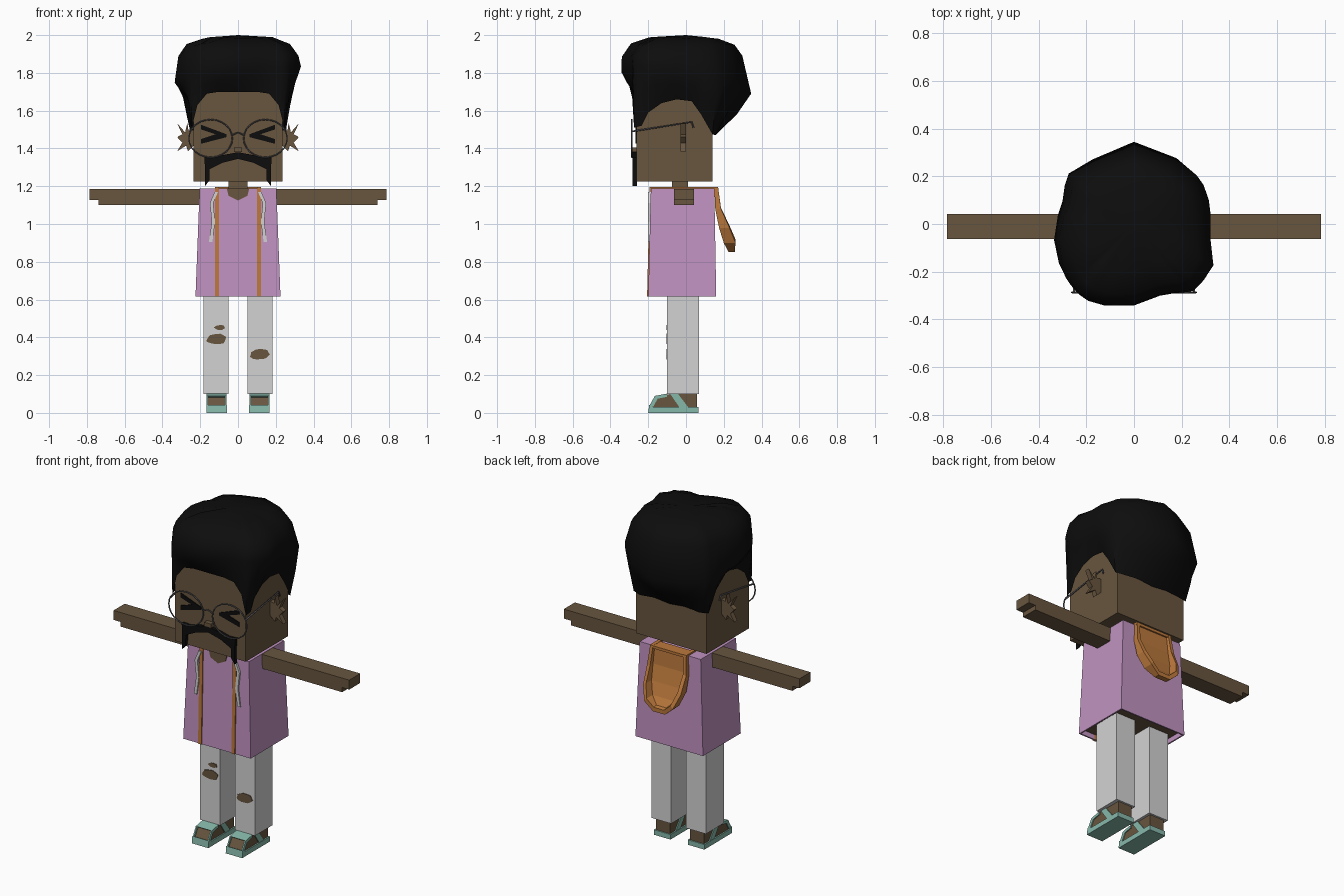
import bpy, bmesh, math, random

random.seed(4)
default = bpy.data.objects.get("Cube")
if default:
    bpy.data.objects.remove(default, do_unlink=True)


def material(name, red, green, blue):
    mat = bpy.data.materials.new(name)
    mat.use_nodes = True
    mat.diffuse_color = (red, green, blue, 1)
    mat.node_tree.nodes["Principled BSDF"].inputs["Base Color"].default_value = (red, green, blue, 1)
    return mat


SKIN = material("brown skin", 0.14, 0.092, 0.05)
BLACK = material("black hair", 0.004, 0.004, 0.004)
PINK = material("pink cloth", 0.53, 0.29, 0.53)
ORANGE = material("orange cloth", 0.5, 0.19, 0.045)
WHITE = material("pale grey cloth", 0.65, 0.65, 0.65)
TEAL = material("teal rubber", 0.24, 0.48, 0.4)
METAL = material("grey metal", 0.1, 0.1, 0.11)


def finish(name, bm, *mats):
    bmesh.ops.recalc_face_normals(bm, faces=bm.faces)
    mesh = bpy.data.meshes.new(name)
    bm.to_mesh(mesh)
    bm.free()
    for mat in mats:
        mesh.materials.append(mat)
    obj = bpy.data.objects.new(name, mesh)
    bpy.context.collection.objects.link(obj)
    return obj


def prism(name, mat, axis, outline, low, high, mirror=False):
    """Extrude a flat outline along an axis, optionally with a twin across x."""
    place = {"x": lambda p, d: (d, p[0], p[1]),
             "y": lambda p, d: (p[0], d, p[1]),
             "z": lambda p, d: (p[0], p[1], d)}[axis]
    for side, label in ((1, "left_"), (-1, "right_")) if mirror else ((1, ""),):
        bm = bmesh.new()
        ends = []
        for depth in (low, high):
            points = [place(p, depth) for p in outline]
            ends.append([bm.verts.new((side * x, y, z)) for x, y, z in points])
            bm.faces.new(ends[-1])
        bridge(bm, *ends)
        finish(label + name, bm, mat)


def bridge(bm, first, second):
    count = len(first)
    for i in range(count):
        j = (i + 1) % count
        bm.faces.new((first[i], first[j], second[j], second[i]))


def box(name, mat, xs, ys, zs, mirror=False):
    outline = [(xs[0], ys[0]), (xs[1], ys[0]), (xs[1], ys[1]), (xs[0], ys[1])]
    prism(name, mat, "z", outline, zs[0], zs[1], mirror)


def tube(name, mat, points, radius, cyclic=False):
    curve = bpy.data.curves.new(name, "CURVE")
    curve.dimensions = "3D"
    curve.bevel_depth = radius
    curve.bevel_resolution = 1
    spline = curve.splines.new("POLY")
    spline.points.add(len(points) - 1)
    for point, co in zip(spline.points, points):
        point.co = (*co, 1)
    spline.use_cyclic_u = cyclic
    curve.materials.append(mat)
    bpy.context.collection.objects.link(bpy.data.objects.new(name, curve))


# Head, neck, ears and nose
box("head", SKIN, (-0.235, 0.235), (-0.262, 0.14), (1.225, 1.75))
box("neck", SKIN, (-0.05, 0.05), (-0.075, 0.01), (1.15, 1.24))
ear = [(0.23, 1.5), (0.262, 1.495), (0.268, 1.535), (0.28, 1.485), (0.322, 1.533), (0.295, 1.475),
       (0.322, 1.46), (0.295, 1.43), (0.322, 1.385), (0.275, 1.415), (0.265, 1.385), (0.23, 1.42)]
prism("ear", SKIN, "y", ear, -0.03, 0, mirror=True)
box("nose", SKIN, (-0.022, 0.022), (-0.29, -0.25), (1.38, 1.405))

# Face details
eye = [(0.195, 1.525), (0.195, 1.5), (0.12, 1.475), (0.195, 1.45),
       (0.195, 1.425), (0.06, 1.46), (0.06, 1.475)]
prism("eye", BLACK, "y", eye, -0.268, -0.26, mirror=True)
half = [(0.08, 1.365), (0.13, 1.352), (0.178, 1.355), (0.175, 1.3), (0.175, 1.2), (0.152, 1.23),
        (0.15, 1.29), (0.13, 1.3), (0.08, 1.325)]
moustache = [(0, 1.38)] + half + [(0, 1.345)] + [(-x, z) for x, z in reversed(half)]
prism("moustache", BLACK, "y", moustache, -0.282, -0.26)

# Glasses
for side, label in ((1, "left"), (-1, "right")):
    turns = [i * math.tau / 24 for i in range(24)]
    rim = [(side * (0.145 + 0.115 * math.cos(a)), -0.287, 1.453 + 0.1 * math.sin(a)) for a in turns]
    tube(label + "_glasses_rim", METAL, rim, 0.004, cyclic=True)
    temple = [(side * 0.252, y, z) for y, z in ((-0.287, 1.49), (0.03, 1.54), (0.04, 1.51))]
    tube(label + "_glasses_temple", METAL, temple, 0.005)
tube("glasses_bridge", METAL, [(-0.033, -0.287, 1.47), (0, -0.287, 1.485), (0.033, -0.287, 1.47)], 0.004)

# Hair: loops lofted from the hairline out to the widest outline and over the crown
hairline = [(0, -0.275, 1.7), (0.1, -0.275, 1.7), (0.165, -0.275, 1.69), (0.215, -0.275, 1.63),
            (0.245, -0.275, 1.51), (0.25, -0.235, 1.52), (0.25, -0.2, 1.59), (0.25, -0.13, 1.64),
            (0.25, -0.05, 1.66), (0.25, 0.03, 1.65), (0.25, 0.08, 1.58), (0.25, 0.14, 1.475),
            (0.2, 0.155, 1.47), (0.1, 0.155, 1.48), (0, 0.155, 1.47)]
hairline += [(-x, y, z) for x, y, z in reversed(hairline[1:-1])]
outline = [(0, 0.345), (0.1, 0.31), (0.3, 0.15), (0.32, 0.05), (0.32, -0.07), (0.34, -0.16), (0.25, -0.28),
           (0.13, -0.287), (-0.02, -0.345), (-0.21, -0.315), (-0.3, -0.2), (-0.335, -0.02),
           (-0.3, 0.08), (-0.27, 0.22), (-0.14, 0.28)]
polar = sorted((math.atan2(y, x), math.hypot(x, y)) for x, y in outline)
polar = [(polar[-1][0] - math.tau, polar[-1][1])] + polar + [(polar[0][0] + math.tau, polar[0][1])]


def hair_radius(angle):
    for (a, r), (b, s) in zip(polar, polar[1:]):
        if a <= angle <= b:
            return r + (s - r) * (angle - a) / (b - a)


bm = bmesh.new()
loops = [[] for _ in range(6)]
for x, y, z in hairline:
    angle = math.atan2(y, x)
    cos, sin = math.cos(angle), math.sin(angle)
    radius = hair_radius(angle)
    wide_x, wide_y = radius * cos, radius * sin
    wide_z = 1.78 + 0.04 * cos - (0.09 if sin > 0 else 0.04) * sin
    loops[0].append((x, y, z))
    loops[1].append((x + (wide_x - x) * 0.6, y + (wide_y - y) * 0.6, z + (wide_z - z) * 0.5))
    loops[2].append((wide_x, wide_y, wide_z))
    crown = 0.86 - 0.06 * sin
    for k, (scale, height) in enumerate(((1.08, 1.89), (0.93, 1.95), (0.62, 1.985))):
        spread = min(scale * crown, 1)
        lift = random.uniform(-0.006, 0.006)
        loops[k + 3].append((wide_x * spread, wide_y * spread, height + lift))
rings = [[bm.verts.new(p) for p in loop] for loop in loops]
for lower, upper in zip(rings, rings[1:]):
    bridge(bm, lower, upper)
top = bm.verts.new((0, 0, 2))
for i, vert in enumerate(rings[-1]):
    bm.faces.new((vert, rings[-1][(i + 1) % len(hairline)], top))
hair = finish("hair", bm, BLACK)
bpy.context.view_layer.objects.active = hair
hair.select_set(True)
bpy.ops.object.shade_smooth_by_angle(angle=math.radians(50))
hair.select_set(False)

# Shirt: tapered block, hollowed underneath to show the body
bm = bmesh.new()
corners = ((-1, -1), (1, -1), (1, 1), (-1, 1))
hem = [bm.verts.new((x * 0.225, -0.02 + y * 0.18, 0.615)) for x, y in corners]
collar = [bm.verts.new((x * 0.203, -0.018 + y * 0.168, 1.187)) for x, y in corners]
bm.faces.new(collar)
bridge(bm, hem, collar)
under = bm.faces.new(hem)
bmesh.ops.recalc_face_normals(bm, faces=bm.faces)
bmesh.ops.inset_region(bm, faces=[under], thickness=0.012)
pit = bmesh.ops.extrude_discrete_faces(bm, faces=[under])["faces"][0]
pit.material_index = 1
bmesh.ops.translate(bm, verts=pit.verts, vec=(0, 0, 0.03))
finish("shirt", bm, PINK, SKIN)
neckline = [(-0.06, 1.188), (-0.05, 1.15), (0, 1.125), (0.05, 1.15), (0.06, 1.188)]
prism("neckline", SKIN, "y", neckline, -0.192, -0.183)

# Straps over the shoulders and drawstrings
strap = [(-0.206, 0.615), (-0.192, 1.197), (0.17, 1.197), (0.17, 1.18), (-0.18, 1.18), (-0.19, 0.615)]
prism("shoulder_strap", ORANGE, "x", strap, 0.1, 0.122, mirror=True)
cord = [(0.115, 1.17), (0.14, 1.11), (0.13, 1.01), (0.145, 0.905)]
ribbon = [(x - 0.009, z) for x, z in cord] + [(x + 0.009, z) for x, z in reversed(cord)]
prism("drawstring", WHITE, "y", ribbon, -0.2, -0.184, mirror=True)

# Hood hanging behind: a U-shaped rim around a sunken panel
box("hood_collar", ORANGE, (-0.12, 0.12), (0.1, 0.17), (1.18, 1.196))
rows = [(0.12, 1.195, 0.15, 0.17), (0.13, 1.08, 0.155, 0.185), (0.125, 0.98, 0.175, 0.23),
        (0.095, 0.9, 0.2, 0.262), (0.04, 0.852, 0.225, 0.258)]


def hood_loop(bm, width, lift, depth):
    right = [(x * width, depth(near, far), z + lift * i / 4) for i, (x, z, near, far) in enumerate(rows)]
    return [bm.verts.new(p) for p in right + [(-x, y, z) for x, y, z in reversed(right)]]


bm = bmesh.new()
front = hood_loop(bm, 1, 0, lambda near, far: near)
rear = hood_loop(bm, 1, 0, lambda near, far: far)
lip = hood_loop(bm, 0.84, 0.025, lambda near, far: far)
panel = hood_loop(bm, 0.8, 0.03, lambda near, far: near + 0.01)
for first, second in ((front, rear), (rear, lip), (lip, panel)):
    bridge(bm, first, second)
for loop in (front, panel):
    for i in range(4):
        bm.faces.new((loop[i], loop[i + 1], loop[-2 - i], loop[-1 - i]))
finish("hood", bm, ORANGE)

# Arms with stepped hands
arm = [(0.19, 1.185), (0.785, 1.185), (0.785, 1.128), (0.738, 1.128), (0.738, 1.1), (0.19, 1.1)]
prism("arm", SKIN, "y", arm, -0.063, 0.042, mirror=True)

# Trousers with torn patches
box("trouser_leg", WHITE, (0.05, 0.182), (-0.1, 0.07), (0.1, 0.645), mirror=True)


def tear(name, mat, x, z, width, height, depth):
    shape = []
    for i in range(16):
        angle, reach = i * math.tau / 16, random.uniform(0.85, 1.1)
        shape.append((x + width * reach * math.cos(angle), z + height * reach * math.sin(angle)))
    prism(name, mat, "y", shape, depth, -0.098)


tear("right_knee_tear", SKIN, -0.115, 0.39, 0.052, 0.03, -0.104)
tear("right_small_tear", SKIN, -0.097, 0.452, 0.03, 0.014, -0.104)
tear("left_knee_tear", SKIN, 0.115, 0.31, 0.052, 0.03, -0.104)

# Feet and sandals
foot = [(-0.185, 0.03), (0.058, 0.03), (0.058, 0.105), (-0.08, 0.1), (-0.15, 0.087)]
prism("foot", SKIN, "x", foot, 0.066, 0.16, mirror=True)
sole = [(-0.2, 0), (0.065, 0), (0.065, 0.03), (-0.17, 0.03), (-0.195, 0.042)]
prism("sandal_sole", TEAL, "x", sole, 0.058, 0.168, mirror=True)
edge = [(-0.198, 0.03), (-0.165, 0.09), (-0.1, 0.1), (-0.1, 0.085), (-0.15, 0.075), (-0.175, 0.03)]
prism("inner_toe_strap", TEAL, "x", edge, 0.06, 0.068, mirror=True)
prism("outer_toe_strap", TEAL, "x", edge, 0.158, 0.166, mirror=True)
band = [(-0.165, 0.09), (-0.1, 0.102), (-0.1, 0.09), (-0.15, 0.08)]
prism("toe_band", TEAL, "x", band, 0.06, 0.166, mirror=True)
ankle = [(-0.085, 0.102), (-0.045, 0.104), (0.012, 0.03), (-0.035, 0.03)]
prism("ankle_strap", TEAL, "x", ankle, 0.06, 0.166, mirror=True)
